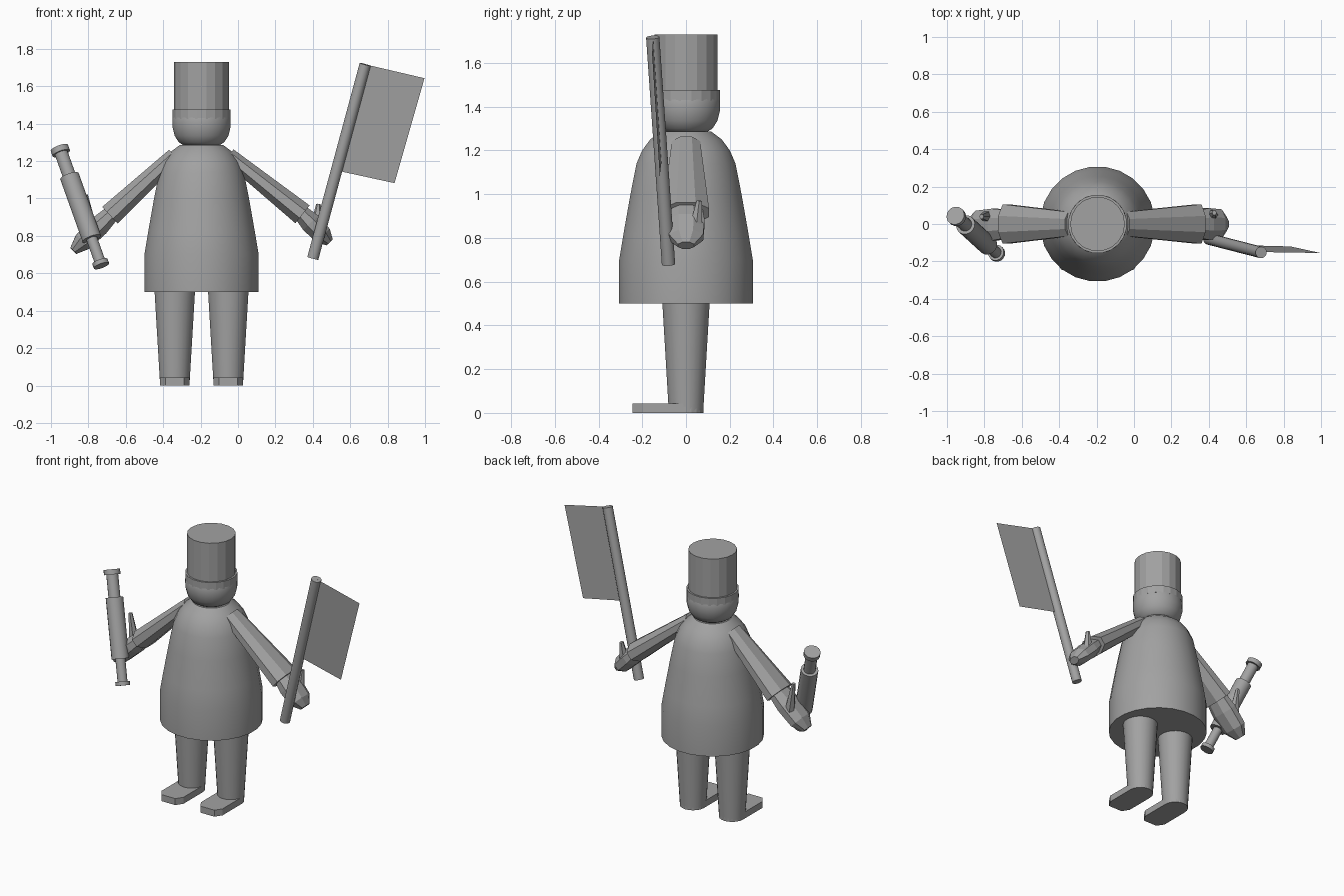
import bpy, bmesh, math
from mathutils import Vector

if "Cube" in bpy.data.objects:
    bpy.data.objects.remove(bpy.data.objects["Cube"], do_unlink=True)

GREY = (0.36, 0.36, 0.36, 1)
mat = bpy.data.materials.new("plain grey")
mat.use_nodes = True
mat.diffuse_color = GREY
bsdf = mat.node_tree.nodes["Principled BSDF"]
bsdf.inputs["Base Color"].default_value = GREY
bsdf.inputs["Roughness"].default_value = 0.8

CX = -0.195  # centre line of the figure


def finish(name, bm, smooth=False):
    bmesh.ops.recalc_face_normals(bm, faces=bm.faces)
    mesh = bpy.data.meshes.new(name)
    bm.to_mesh(mesh)
    bm.free()
    mesh.materials.append(mat)
    obj = bpy.data.objects.new(name, mesh)
    bpy.context.collection.objects.link(obj)
    if smooth:
        bpy.ops.object.select_all(action="DESELECT")
        obj.select_set(True)
        bpy.context.view_layer.objects.active = obj
        bpy.ops.object.shade_smooth_by_angle(angle=math.radians(35))
    return obj


def loft(name, rings, sides=24, smooth=False):
    """Skin oval rings (centre, half width, half thickness) along one axis."""
    axis = (Vector(rings[-1][0]) - Vector(rings[0][0])).normalized()
    thick = Vector((0, 1, 0)).cross(axis).normalized()
    wide = axis.cross(thick)
    bm = bmesh.new()
    loops = []
    for centre, w, t in rings:
        loop = []
        for i in range(sides):
            a = 2 * math.pi * (i + 0.5) / sides
            loop.append(bm.verts.new(Vector(centre) + wide * w * math.cos(a)
                                     + thick * t * math.sin(a)))
        loops.append(loop)
    for a, b in zip(loops, loops[1:]):
        for i in range(sides):
            j = (i + 1) % sides
            bm.faces.new((a[i], a[j], b[j], b[i]))
    bm.faces.new(loops[0])
    bm.faces.new(loops[-1])
    return finish(name, bm, smooth)


def turned(name, x, profile, sides=24, smooth=True):
    """Upright round part from (radius, height) pairs."""
    return loft(name, [((x, 0, z), r, r) for r, z in profile], sides, smooth)


def rod(name, start, end, sections, sides=16):
    """Stepped round rod from (position along, radius) pairs."""
    s, e = Vector(start), Vector(end)
    return loft(name, [(s.lerp(e, t), r, r) for t, r in sections], sides, True)


# Coat, head and hat
turned("coat", CX, [(0.308, 0.5), (0.308, 0.7), (0.288, 0.82), (0.256, 1.0),
                    (0.228, 1.14), (0.202, 1.2), (0.165, 1.25), (0.115, 1.287)])
turned("head", CX, [(0.09, 1.28), (0.122, 1.3), (0.145, 1.335),
                    (0.156, 1.38), (0.157, 1.43), (0.14, 1.47)])
turned("hat_band", CX, [(0.157, 1.425), (0.157, 1.475)], 20, False)
turned("hat_crown", CX, [(0.146, 1.46), (0.146, 1.73)], 18, False)

# Legs and feet
for side, x in (("left", -0.052), ("right", -0.338)):
    turned(side + "_leg", x, [(0.079, 0), (0.11, 0.52)])
    outline = [(0.08 * math.cos(math.pi * i / 10), 0.08 * math.sin(math.pi * i / 10))
               for i in range(11)]
    outline += [(-0.08, -0.2), (-0.05, -0.245), (0.05, -0.245), (0.08, -0.2)]
    bm = bmesh.new()
    sole = bm.faces.new([bm.verts.new((x + px, py, 0)) for px, py in outline])
    up = bmesh.ops.extrude_face_region(bm, geom=[sole])
    bmesh.ops.translate(bm, vec=(0, 0, 0.043),
                        verts=[v for v in up["geom"] if isinstance(v, bmesh.types.BMVert)])
    finish(side + "_foot", bm)

# Arms: flattened sleeves widening to the wrist, mitten hands and thumbs
ARMS = (("left", (-0.05, 0, 1.23), (0.345, 0, 0.915), (0.49, 0, 0.765), (0.43, 0.06, 0.97)),
        ("right", (-0.34, 0, 1.23), (-0.685, 0, 0.91), (-0.88, -0.01, 0.72), (-0.815, 0.04, 1.02)))
for side, shoulder, wrist, tip, thumb in ARMS:
    loft(side + "_sleeve", [(shoulder, 0.07, 0.045), (wrist, 0.114, 0.066)], 8)
    w, t = Vector(wrist), Vector(tip)
    loft(side + "_hand", [(w.lerp(t, -0.1), 0.08, 0.045), (w.lerp(t, 0.3), 0.092, 0.06),
                          (w.lerp(t, 0.75), 0.085, 0.055), (t, 0.04, 0.025)], 8)
    loft(side + "_thumb", [(w.lerp(t, 0.5) + Vector((0, 0.045, 0)), 0.035, 0.035),
                           (thumb, 0.014, 0.012)], 6)

# Flag on its pole
rod("flag_pole", (0.40, -0.08, 0.68), (0.68, -0.152, 1.717), [(0, 0.031), (1, 0.031)])
bm = bmesh.new()
bm.faces.new([bm.verts.new(p) for p in ((0.68, -0.15, 1.717), (0.997, -0.155, 1.643),
                                        (0.837, -0.12, 1.082), (0.525, -0.112, 1.15))])
finish("flag_cloth", bm)

# Spyglass: thick barrel, slimmer draw tubes and end caps
rod("spyglass", (-0.73, -0.16, 0.64), (-0.955, 0.045, 1.27),
    [(0, 0.044), (0.035, 0.044), (0.035, 0.03), (0.23, 0.03), (0.23, 0.053),
     (0.76, 0.053), (0.76, 0.036), (0.955, 0.036), (0.955, 0.05), (1, 0.05)])
